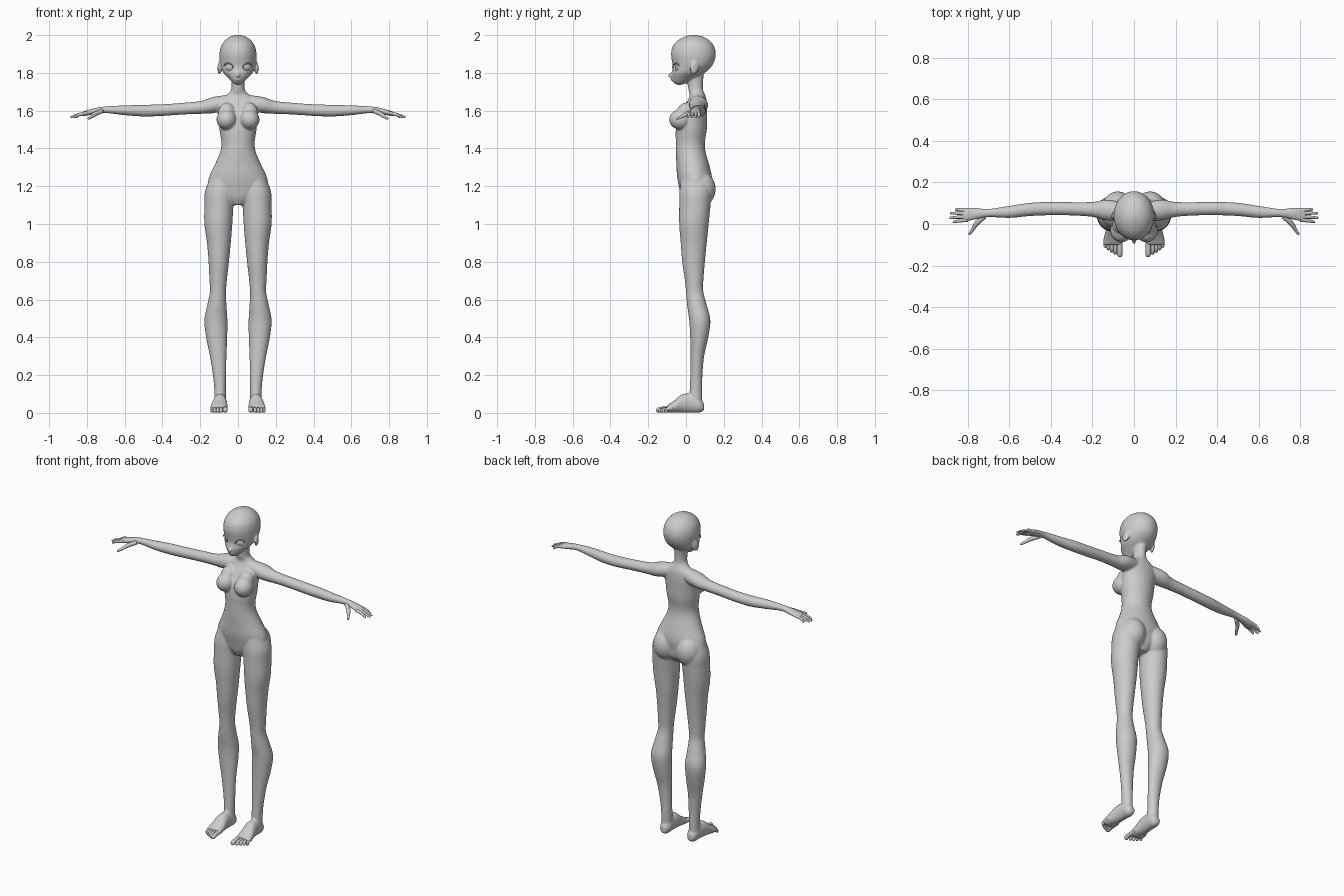
import bpy, bmesh, math
from mathutils import Vector, Matrix

cube = bpy.data.objects.get("Cube")
if cube:
    bpy.data.objects.remove(cube)

skin = bpy.data.materials.new("plain grey")
skin.use_nodes = True
GREY = (0.6, 0.6, 0.6, 1)
skin.diffuse_color = GREY
skin.node_tree.nodes["Principled BSDF"].inputs["Base Color"].default_value = GREY


def spline(rows, steps=5):
    """Smooth a short list of sections."""
    out = []
    for i in range(len(rows) - 1):
        p = [rows[max(0, min(len(rows) - 1, i + k))] for k in (-1, 0, 1, 2)]
        for s in range(steps):
            t = s / steps
            out.append([b + 0.5 * t * (c - a + t * (2*a - 5*b + 4*c - d + t * (3*(b - c) + d - a)))
                        for a, b, c, d in zip(*p)])
    return out + [list(rows[-1])]


def loft(bm, axis, rows, side=1, segs=28):
    """Skin ellipses given as (position on axis, centre u, centre v, radius u, radius v)."""
    rings = []
    for w, cu, cv, ru, rv in spline(rows):
        ring = []
        for k in range(segs):
            a = math.tau * k / segs
            u, v = cu + ru * math.cos(a), cv + rv * math.sin(a)
            x, y, z = {"x": (w, u, v), "y": (u, w, v), "z": (u, v, w)}[axis]
            ring.append(bm.verts.new((side * x, y, z)))
        rings.append(ring)
    faces = [bm.faces.new(rings[0]), bm.faces.new(rings[-1])]
    for a, b in zip(rings, rings[1:]):
        for k in range(segs):
            n = (k + 1) % segs
            faces.append(bm.faces.new((a[k], a[n], b[n], b[k])))
    bmesh.ops.recalc_face_normals(bm, faces=faces)


def ball(bm, centre, radii, turn=(0, 0, 0), side=1):
    """Add an ellipsoid, turned by degrees about x, y and z."""
    c = Vector((side * centre[0], centre[1], centre[2]))
    rot = Matrix.Identity(4)
    for ang, ax in zip(turn, "XYZ"):
        rot = Matrix.Rotation(math.radians(ang if ax == "X" else side * ang), 4, ax) @ rot
    mat = Matrix.Translation(c) @ rot @ Matrix.Diagonal((*radii, 1))
    bmesh.ops.create_uvsphere(bm, u_segments=24, v_segments=16, radius=1, matrix=mat)


def digit(bm, points, side):
    """Add a finger or toe: a round tube through (x, y, z, radius) with a rounded tip."""
    pts = spline(points, 4)
    a, b = Vector(pts[-2][:3]), Vector(pts[-1][:3])
    d, r = (b - a).normalized(), pts[-1][3]
    pts += [[*(b + d * r * math.sin(t)), r * math.cos(t)] for t in (0.5, 1.0, 1.4)]
    rings = []
    for i, p in enumerate(pts):
        t = Vector(pts[min(i + 1, len(pts) - 1)][:3]) - Vector(pts[max(i - 1, 0)][:3])
        q = t.to_track_quat("Z", "Y")
        ring = []
        for k in range(12):
            ang = math.tau * k / 12
            v = Vector(p[:3]) + q @ Vector((math.cos(ang), math.sin(ang), 0)) * p[3]
            ring.append(bm.verts.new((side * v.x, v.y, v.z)))
        rings.append(ring)
    faces = [bm.faces.new(rings[0]), bm.faces.new(rings[-1])]
    for a, b in zip(rings, rings[1:]):
        for k in range(12):
            n = (k + 1) % 12
            faces.append(bm.faces.new((a[k], a[n], b[n], b[k])))
    bmesh.ops.recalc_face_normals(bm, faces=faces)


def finish(bm, name):
    for f in bm.faces:
        f.smooth = True
    me = bpy.data.meshes.new(name)
    bm.to_mesh(me)
    bm.free()
    me.materials.append(skin)
    ob = bpy.data.objects.new(name, me)
    bpy.context.collection.objects.link(ob)
    return ob


# Torso and neck
body = bmesh.new()
torso = [(1.10, .045, .04, .05), (1.14, .05, .10, .075), (1.19, .048, .155, .084), (1.25, .045, .153, .092),
         (1.32, .035, .12, .086), (1.38, .025, .095, .079), (1.43, .023, .088, .077), (1.50, .028, .098, .082),
         (1.56, .035, .103, .077), (1.62, .05, .11, .062), (1.66, .06, .095, .048), (1.685, .06, .06, .04),
         (1.71, .052, .037, .039), (1.75, .049, .034, .041), (1.79, .05, .036, .045)]
loft(body, "z", [(z, 0, cy, rx, ry) for z, cy, rx, ry in torso], segs=40)

# Head: height, front, back, half width
head = [(1.737, -.05, -.02, .012), (1.75, -.068, .01, .03), (1.775, -.076, .06, .054), (1.80, -.076, .1, .077),
        (1.83, -.07, .132, .09), (1.86, -.074, .15, .096), (1.90, -.079, .158, .098), (1.94, -.071, .149, .09),
        (1.97, -.046, .126, .071), (1.99, -.012, .094, .045), (2.001, .025, .055, .014)]
loft(body, "z", [(z, 0, (f + b) / 2, w, (b - f) / 2) for z, f, b, w in head], segs=40)
ball(body, (0, -.078, 1.789), (.011, .02, .011), (25, 0, 0))
ball(body, (0, -.073, 1.765), (.016, .010, .007))

arm = [(.04, .06, 1.645, .04, .04), (.13, .067, 1.63, .05, .043), (.2, .07, 1.617, .036, .034),
       (.3, .073, 1.61, .032, .031), (.4, .074, 1.603, .032, .031), (.5, .07, 1.6, .032, .031),
       (.6, .058, 1.602, .029, .026), (.7, .053, 1.605, .02, .018), (.76, .05, 1.597, .028, .016),
       (.80, .046, 1.588, .033, .014), (.828, .044, 1.581, .031, .011)]
leg = [(1.24, .085, .05, .065, .075), (1.17, .095, .05, .08, .085), (1.10, .101, .047, .077, .083),
       (1.0, .104, .042, .074, .078), (.9, .101, .041, .063, .069), (.8, .102, .04, .054, .06),
       (.7, .105, .043, .046, .049), (.64, .106, .046, .043, .046), (.57, .112, .058, .051, .052),
       (.49, .117, .073, .061, .056), (.4, .113, .07, .056, .048), (.3, .105, .06, .044, .036),
       (.2, .098, .055, .035, .032), (.13, .095, .053, .031, .033), (.06, .094, .05, .03, .035)]
foot = [(.095, .093, .032, .018, .02), (.07, .093, .042, .032, .041), (.03, .094, .051, .034, .05),
        (-.02, .096, .05, .038, .049), (-.06, .099, .034, .045, .033), (-.1, .101, .021, .047, .02)]
for s in (1, -1):
    loft(body, "x", arm, s)
    loft(body, "z", leg, s, 36)
    loft(body, "y", foot, s)
    ball(body, (.061, -.03, 1.553), (.053, .059, .054), side=s)            # breast
    ball(body, (.06, -.005, 1.59), (.045, .045, .055), (-25, 0, 0), s)     # upper chest
    ball(body, (.078, .074, 1.185), (.077, .083, .095), side=s)            # buttock
    ball(body, (.097, .045, 1.828), (.01, .024, .036), (-12, 0, 18), s)    # ear

figure = finish(body, "body")
rm = figure.modifiers.new("merge", "REMESH")
rm.mode = "VOXEL"
rm.voxel_size = 0.0055
rm.use_smooth_shade = True
sm = figure.modifiers.new("soften", "SMOOTH")
sm.factor, sm.iterations = 0.5, 6

# Eye sockets cut into the head
cut = bmesh.new()
for s in (1, -1):
    ball(cut, (.05, -.056, 1.831), (.028, .014, .02), (0, -8, 34), s)
sockets = finish(cut, "eye_socket_cutter")
sockets.hide_render = True
sockets.hide_viewport = True
bo = figure.modifiers.new("sockets", "BOOLEAN")
bo.operation, bo.object, bo.solver = "DIFFERENCE", sockets, "EXACT"

# Fingers, from index to little: root y, tip x, tip y
fingers = [(.020, .872, .010), (.036, .888, .030), (.052, .886, .052), (.067, .862, .070)]
# Toes, from big to little: x, tip y, radius
toes = [(.068, -.146, .0135), (.09, -.138, .0095), (.107, -.129, .009), (.123, -.118, .009), (.138, -.105, .0085)]

for s, label in ((1, "left"), (-1, "right")):
    bm = bmesh.new()
    for y, tx, ty in fingers:
        digit(bm, [(.80, y, 1.588, .009), (.835, y * .6 + ty * .4, 1.581, .0085), (tx - .006, ty, 1.567, .0055)], s)
    finish(bm, label + "_fingers")

    bm = bmesh.new()
    digit(bm, [(.72, .035, 1.598, .012), (.755, .005, 1.583, .012), (.775, -.025, 1.568, .0085),
               (.79, -.048, 1.558, .006)], s)
    finish(bm, label + "_thumb")

    bm = bmesh.new()
    for x, ty, r in toes:
        digit(bm, [(x, -.07, .024, r), (x, ty * .6 - .04, .02, r * .95), (x, ty, r + .001, r)], s)
    finish(bm, label + "_toes")

    bm = bmesh.new()
    ball(bm, (.047, -.039, 1.831), (.027, .012, .022), (0, -8, 34), s)
    finish(bm, label + "_eyeball")

    # Upper eyelid as a thin arched tube
    bm = bmesh.new()
    turn = math.radians(34)
    lid = []
    for k in range(7):
        a = math.pi * (k / 6)
        u = .028 * math.cos(a)
        lid.append((.05 + u * math.cos(turn), -.055 + u * math.sin(turn),
                    1.834 + .017 * math.sin(a) + u * .12, .0025 + .0015 * math.sin(a)))
    digit(bm, lid, s)
    finish(bm, label + "_eyelid")
